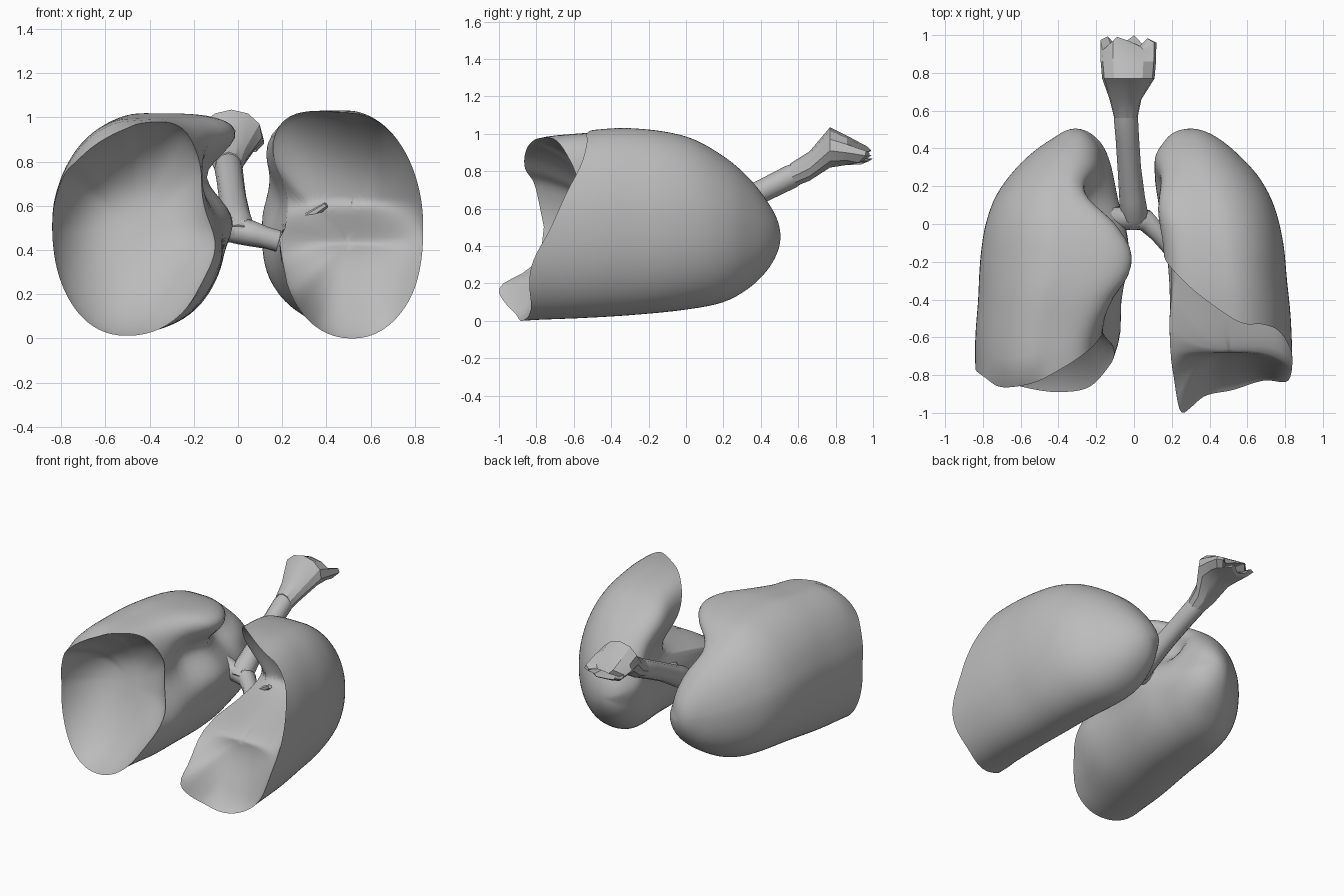
import bpy, bmesh, math
from mathutils import Vector

if "Cube" in bpy.data.objects:
    bpy.data.objects.remove(bpy.data.objects["Cube"])

grey = bpy.data.materials.new("tissue_grey")
grey.diffuse_color = (0.5, 0.5, 0.5, 1)
grey.use_nodes = True
grey.node_tree.nodes["Principled BSDF"].inputs["Base Color"].default_value = grey.diffuse_color


def interp(table, t, col=1):
    """Smooth (Catmull-Rom) lookup in rows sorted by their first value."""
    if t <= table[0][0]:
        return table[0][col]
    if t >= table[-1][0]:
        return table[-1][col]
    i = next(k for k in range(len(table) - 1) if t <= table[k + 1][0])
    a, b = table[i], table[i + 1]
    p, q = table[max(i - 1, 0)], table[min(i + 2, len(table) - 1)]
    h = b[0] - a[0]
    u = (t - a[0]) / h
    m0 = (b[col] - p[col]) / (b[0] - p[0]) * h
    m1 = (q[col] - a[col]) / (q[0] - a[0]) * h
    return ((2*u**3 - 3*u*u + 1) * a[col] + (u**3 - 2*u*u + u) * m0
            + (3*u*u - 2*u**3) * b[col] + (u**3 - u*u) * m1)


def step(a, b, t):
    t = min(max((t - a) / (b - a), 0), 1)
    return t * t * (3 - 2 * t)


def loft(name, rings, start=None, end=None, angle=50):
    """Skin a list of rings, with optional pole points at both ends."""
    bm = bmesh.new()
    vr = [[bm.verts.new(p) for p in r] for r in rings]
    n = len(vr[0])
    for a, b in zip(vr, vr[1:]):
        for i in range(n):
            bm.faces.new((a[i], a[(i+1) % n], b[(i+1) % n], b[i]))
    for pole, ring in ((start, vr[0]), (end, vr[-1])):
        if pole is not None:
            v = bm.verts.new(pole)
            for i in range(n):
                bm.faces.new((v, ring[i], ring[(i+1) % n]))
    bmesh.ops.recalc_face_normals(bm, faces=bm.faces)
    me = bpy.data.meshes.new(name)
    bm.to_mesh(me)
    bm.free()
    ob = bpy.data.objects.new(name, me)
    bpy.context.collection.objects.link(ob)
    me.materials.append(grey)
    bpy.context.view_layer.objects.active = ob
    ob.select_set(True)
    bpy.ops.object.shade_smooth_by_angle(angle=math.radians(angle))
    ob.select_set(False)
    return ob


# ---- lungs: x is measured outwards, side = -1 or 1 places the lung ----
APEX = .505


def key(y):
    """Root spacing towards the apex keeps the tip round."""
    return -math.sqrt(max(APEX - y, 0))


def keyed(rows):
    return [(key(r[0]), *r[1:]) for r in rows]


# height profile: y, bottom, top
HEIGHT = keyed([(-1.0, .0, .92), (-.87, .0, .93), (-.8, .005, .985), (-.55, .015, 1.015),
                (-.3, .03, 1.03), (0, .06, .985), (.2, .10, .88), (.33, .17, .77),
                (.43, .265, .645), (.48, .345, .56), (APEX, .45, .45)])


def lung(name, side, width, rim, corner, notch, trim, shoulder, dome, core, wall):
    """width rows: y, outer x, inner upper x, inner lower x; rim rows: angle, y."""
    N, M, K = 96, 34, 24
    width = keyed(width)
    depth, level, back, front = notch

    def section(y, th):
        c, s = math.cos(th), math.sin(th)
        q = key(y)
        fade = step(APEX, .3, y)
        lo, hi = interp(HEIGHT, q, 1) + trim * fade, interp(HEIGHT, q, 2) - trim * fade
        out, up, low = (interp(width, q, k) for k in (1, 2, 3))
        w = step(-.35, .35, s)
        inn = w * up + (1 - w) * low
        mid = (out + (up + low) / 2) / 2
        n = 2.15
        if c < 0 and s > 0:                      # squarer inner top edge
            n += (corner - 2.15) * step(.4, 0, y) * step(0, .4, s) * step(0, .3, -c)
        elif s > 0:                              # softer outer shoulder
            n += (shoulder - 2.15) * step(0, .4, s) * step(0, .3, c)
        r = (abs(c)**n + abs(s)**n) ** (-1 / n)
        x = mid + r * c * ((out - mid) if c > 0 else (mid - inn))
        z = (lo + hi) / 2 + r * s * (hi - lo) / 2
        if c < 0:                                # hollow where the airways enter
            x += (depth * math.exp(-((z - level) / .16)**2) * step(back, back - .3, y)
                  * step(front, front + .35, y) * step(0, .6, -c))
        return Vector((side * x, y, z))

    angles = [2 * math.pi * i / N for i in range(N)]
    ends = [interp(rim, math.degrees(a)) for a in angles]
    rings = []
    for j in range(1, M + 1):
        t = (j / M) ** 2
        rings.append([section(APEX + (e - APEX) * t, a) for a, e in zip(angles, ends)])
    # hollow base
    edge = rings[-1]
    cx, cz = core
    for j in range(1, K):
        k = 1 - (j / K) ** 1.25
        ring = []
        for p in edge:
            x, z = side * cx + (p.x - side * cx) * k, cz + (p.z - cz) * k
            f = (1 - k**wall) ** .85
            ring.append(Vector((x, p.y + (dome(z) - p.y) * f, z)))
        rings.append(ring)
    return loft(name, rings, section(APEX, 0), Vector((side * cx, dome(cz), cz)), 60)


lung("left_lung", -1,
     [(-1, .84, .22, .14), (-.8, .84, .2, .12), (-.6, .84, .17, .06), (-.4, .825, .04, .06),
      (-.28, .82, -.07, .06), (-.15, .81, -.1, .05), (0, .785, -.03, .05), (.15, .73, .08, .08),
      (.3, .62, .16, .11), (.4, .51, .18, .15), (.46, .42, .22, .2), (APEX, .31, .31, .31)],
     [(0, -.76), (30, -.81), (50, -.86), (70, -.86), (90, -.83), (115, -.75), (135, -.66),
      (155, -.58), (180, -.63), (200, -.74), (225, -.86), (250, -.89), (270, -.88),
      (300, -.84), (330, -.79), (360, -.76)],
     corner=4.5, notch=(.24, .73, .35, -.6), trim=.012, shoulder=1.95, wall=3,
     dome=lambda z: -.6 + .12 * step(.1, .7, z), core=(.47, .5))

# the right lung has a ridge that splits its hollow base in two
lung("right_lung", 1,
     [(-1, .84, .2, .19), (-.8, .84, .2, .19), (-.5, .83, .18, .18), (-.3, .81, .15, .165),
      (-.1, .79, .13, .145), (.1, .74, .09, .11), (.25, .66, .08, .1), (.35, .57, .1, .13),
      (.43, .48, .15, .17), (.48, .4, .2, .22), (APEX, .3, .3, .3)],
     [(0, -.72), (20, -.64), (40, -.56), (60, -.53), (75, -.53), (90, -.49), (115, -.37),
      (135, -.22), (155, -.11), (172, -.06), (181, -.2), (190, -.62), (203, -.82),
      (213, -.97), (220, -1.0), (230, -.97), (245, -.91), (270, -.88), (300, -.83),
      (335, -.83), (360, -.72)],
     corner=5, notch=(.1, .62, .4, -.6), trim=0, shoulder=2.05, wall=3, core=(.5, .44),
     dome=lambda z: -.68 + .56 * step(.42, .62, z) if z > .42 else -.74 + .06 * step(.1, .42, z))


# ---- airways ----
def tube(name, path, sides=10):
    """path rows: x, y, z, radius."""
    pts = [Vector(p[:3]) for p in path]
    rings = []
    for i, p in enumerate(pts):
        d = (pts[min(i + 1, len(pts) - 1)] - pts[max(i - 1, 0)]).normalized()
        u = d.cross(Vector((0, -.5, 1))).normalized()
        v = d.cross(u)
        rings.append([p + path[i][3] * (u * math.cos(a) + v * math.sin(a))
                      for a in (2 * math.pi * k / sides for k in range(sides))])
    return loft(name, rings, pts[0], pts[-1])


tube("windpipe", [(0, -.01, .47, .05), (0, .05, .50, .075), (-.01, .14, .55, .068),
                  (-.025, .3, .64, .062), (-.035, .45, .715, .062), (-.043, .56, .77, .064),
                  (-.045, .64, .81, .05)], 12)

# faceted flared throat with a sunken end: y, centre x, centre z, half width, half height
throat = [(.56, -.043, .775, .062, .068), (.66, -.045, .825, .085, .08),
          (.77, -.03, .925, .14, .11), (.86, -.03, .91, .148, .08), (.95, -.03, .885, .15, .045),
          (.97, -.03, .88, .11, .025), (.87, -.03, .89, .07, .03)]
rings = []
for j, (y, x, z, w, h) in enumerate(throat):
    ring = []
    for i in range(11):
        a = 2 * math.pi * i / 11 + math.pi / 2
        jag = .03 * math.sin(2.4 * i) if j in (4, 5) else 0
        ring.append(Vector((x + w * math.cos(a), y + jag, z + h * math.sin(a) + jag * .4)))
    rings.append(ring)
loft("throat", rings, Vector((-.043, .56, .775)), Vector((-.03, .84, .89)), 25)

tube("right_bronchus", [(-.02, .03, .49, .06), (.06, .02, .475, .06), (.13, -.05, .455, .05),
                        (.2, -.13, .435, .05), (.27, -.2, .43, .05), (.32, -.22, .45, .03)])
tube("left_bronchus", [(.03, .03, .49, .06), (-.05, .03, .495, .062), (-.12, .03, .52, .065),
                       (-.2, .03, .55, .06), (-.3, .03, .58, .04)])

# small branches fanning into each lung
for side, root, count in ((-1, Vector((-.1, .03, .51)), 6), (1, Vector((.2, -.13, .44)), 4)):
    for i in range(count):
        a = math.pi * (i / (count - 1) - .5)
        tip = root + Vector((side * .2, .17 * math.sin(a), .06 + .12 * math.cos(a)))
        mid = root.lerp(tip, .5) + Vector((0, 0, .015))
        tube(f"{'left' if side < 0 else 'right'}_branch_{i + 1}",
             [(*root, .035), (*mid, .024), (*tip, .014)], 6)
